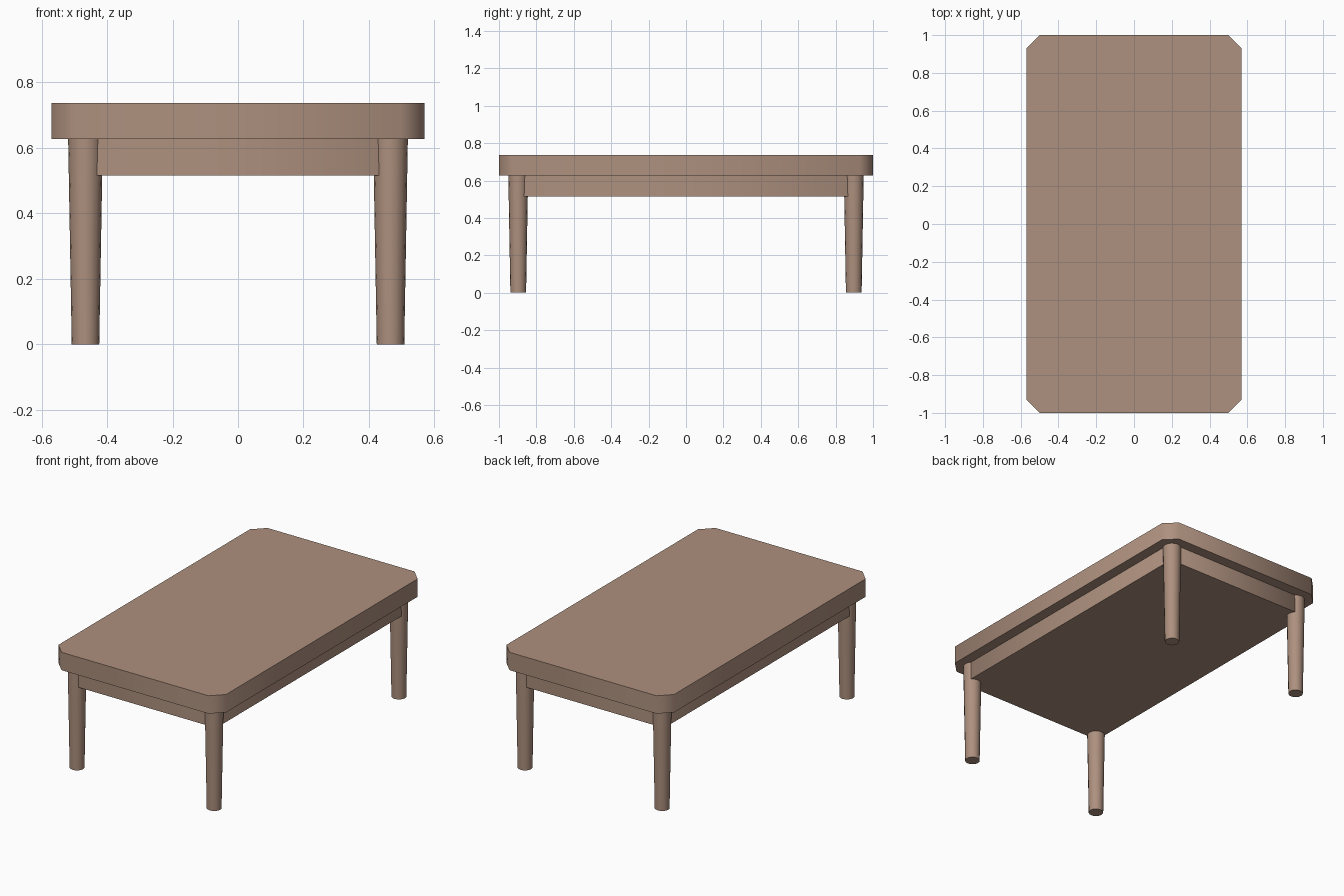
import bpy, bmesh
from math import radians

cube = bpy.data.objects.get("Cube")
if cube:
    bpy.data.objects.remove(cube, do_unlink=True)

wood = bpy.data.materials.new("light brown wood")
wood.use_nodes = True
colour = (0.42, 0.28, 0.21, 1)
wood.diffuse_color = colour
wood.node_tree.nodes["Principled BSDF"].inputs["Base Color"].default_value = colour


def finish(obj, name):
    obj.name = obj.data.name = name
    obj.data.materials.append(wood)
    bpy.ops.object.select_all(action="DESELECT")
    obj.select_set(True)
    bpy.context.view_layer.objects.active = obj
    bpy.ops.object.shade_smooth_by_angle(angle=radians(60))


def slab(name, half_x, half_y, bottom, top, cut):
    """Flat block with its four upright corners cut off."""
    outline = []
    for sx, sy in ((1, 1), (-1, 1), (-1, -1), (1, -1)):
        pair = [(sx * half_x, sy * (half_y - cut)), (sx * (half_x - cut), sy * half_y)]
        outline += pair if sx * sy > 0 else pair[::-1]
    bm = bmesh.new()
    face = bm.faces.new([bm.verts.new((x, y, bottom)) for x, y in outline])
    raised = bmesh.ops.extrude_face_region(bm, geom=[face], use_keep_orig=True)
    verts = [v for v in raised["geom"] if isinstance(v, bmesh.types.BMVert)]
    bmesh.ops.translate(bm, verts=verts, vec=(0, 0, top - bottom))
    bmesh.ops.recalc_face_normals(bm, faces=bm.faces)
    mesh = bpy.data.meshes.new(name)
    bm.to_mesh(mesh)
    bm.free()
    obj = bpy.data.objects.new(name, mesh)
    bpy.context.collection.objects.link(obj)
    finish(obj, name)


# Table top and the solid apron under it
slab("table_top", 0.57, 1.0, 0.627, 0.737, 0.07)
slab("apron", 0.505, 0.934, 0.515, 0.627, 0.03)

# Four round legs, tapering to the floor
for x, side in ((0.466, "left"), (-0.466, "right")):
    for y, end in ((-0.897, "front"), (0.897, "back")):
        bpy.ops.mesh.primitive_cone_add(vertices=16, radius1=0.042, radius2=0.053,
                                        depth=0.627, location=(x, y, 0.3135))
        finish(bpy.context.object, f"{end}_{side}_leg")
